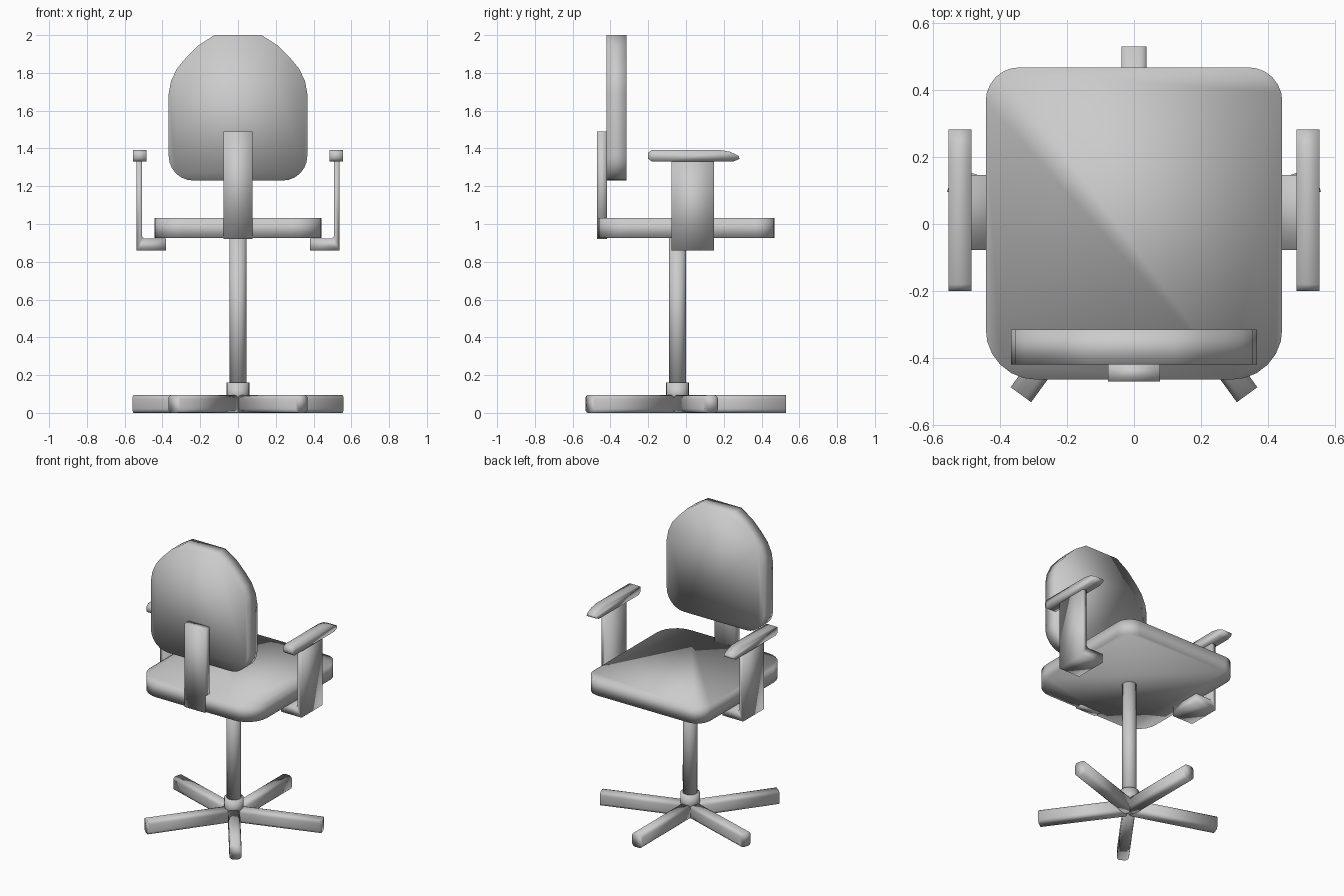
import bpy
import bmesh
from math import radians, cos, sin, pi, tan
from mathutils import Vector, Matrix

cube = bpy.data.objects.get("Cube")
if cube:
    bpy.data.objects.remove(cube, do_unlink=True)

grey = bpy.data.materials.new("plain grey")
grey.use_nodes = True
colour = (0.6, 0.6, 0.6, 1)
grey.diffuse_color = colour
grey.node_tree.nodes["Principled BSDF"].inputs["Base Color"].default_value = colour

CENTRE_Y = -0.045


def rounded(corners, steps=6):
    """Round each (x, y, radius) corner of a convex or concave outline."""
    out = []
    for i, (x, y, r) in enumerate(corners):
        p = Vector((x, y))
        if r == 0:
            out.append(p)
            continue
        a = (Vector(corners[i - 1][:2]) - p).normalized()
        b = (Vector(corners[(i + 1) % len(corners)][:2]) - p).normalized()
        reach = r / tan(a.angle(b) / 2)
        start, end = p + a * reach, p + b * reach
        for k in range(steps + 1):
            t = k / steps
            w = 0.414 * 2 * t * (1 - t) * 2 ** 0.5 / 0.586 * 0.707
            weights = ((1 - t) ** 2, w, t ** 2)
            out.append((start * weights[0] + p * weights[1] + end * weights[2]) / sum(weights))
    return out


def prism(name, outline, axis, low, high):
    """Extrude a 2D outline along one axis, with the other two axes in order."""
    bm = bmesh.new()

    def place(p, depth):
        co = list(p)
        co.insert("xyz".index(axis), depth)
        return co

    face = bm.faces.new([bm.verts.new(place(p, low)) for p in outline])
    moved = bmesh.ops.extrude_face_region(bm, geom=[face])["geom"]
    shift = Vector(place((0, 0), high - low))
    bmesh.ops.translate(bm, vec=shift, verts=[v for v in moved if isinstance(v, bmesh.types.BMVert)])
    bmesh.ops.recalc_face_normals(bm, faces=bm.faces)
    for f in bm.faces:
        f.smooth = True
    mesh = bpy.data.meshes.new(name)
    bm.to_mesh(mesh)
    bm.free()
    mesh.materials.append(grey)
    obj = bpy.data.objects.new(name, mesh)
    bpy.context.collection.objects.link(obj)
    return obj


def box(x0, y0, x1, y1, r=0.0):
    return rounded([(x0, y0, r), (x1, y0, r), (x1, y1, r), (x0, y1, r)], 3)


def circle(r, sides=24):
    return [(r * cos(2 * pi * k / sides), CENTRE_Y + r * sin(2 * pi * k / sides)) for k in range(sides)]


# Five-legged base
for k in range(5):
    leg = prism(f"base_leg_{k + 1}", box(-0.038, 0, 0.038, 0.095, 0.022), "x", 0, 0.575)
    leg.matrix_world = Matrix.Translation((0, CENTRE_Y, 0)) @ Matrix.Rotation(radians(90 + 72 * k), 4, "Z")

# Hub and column
prism("hub", circle(0.06), "z", 0.05, 0.16)
prism("column", circle(0.045), "z", 0.1, 0.94)

# Seat cushion, with wider corners at the rear
prism("seat", rounded([(-0.443, -0.465, 0.15), (0.443, -0.465, 0.15),
                       (0.443, 0.468, 0.1), (-0.443, 0.468, 0.1)]), "z", 0.925, 1.032)

# Backrest and its support bar
half = [(0.367, 1.69), (0.355, 1.755), (0.325, 1.82), (0.275, 1.88), (0.21, 1.945), (0.125, 2.0)]
lower = rounded([(-0.367, 1.5, 0), (-0.367, 1.23, 0.13), (0.367, 1.23, 0.13), (0.367, 1.5, 0)])[1:-1]
prism("backrest", lower + half + [(-x, z) for x, z in reversed(half)], "y", -0.42, -0.315)
prism("back_support", box(-0.078, 0.92, 0.078, 1.49), "y", -0.47, -0.419)

# Armrests: L-shaped bracket and tapered pad on each side
bracket = [(0.38, 0.86), (0.537, 0.86), (0.537, 1.34), (0.507, 1.34),
           (0.507, 0.935), (0.495, 0.922), (0.38, 0.922)]
pad = [(-0.2, 1.345), (-0.18, 1.33), (0.25, 1.33), (0.283, 1.345), (0.28, 1.36),
       (0.235, 1.382), (0.18, 1.392), (-0.18, 1.392), (-0.2, 1.378)]
for side, s in (("left", 1), ("right", -1)):
    prism(f"{side}_arm_bracket", [(s * x, z) for x, z in bracket], "y", -0.078, 0.147)
    prism(f"{side}_arm_pad", pad, "x", s * 0.485, s * 0.555)
